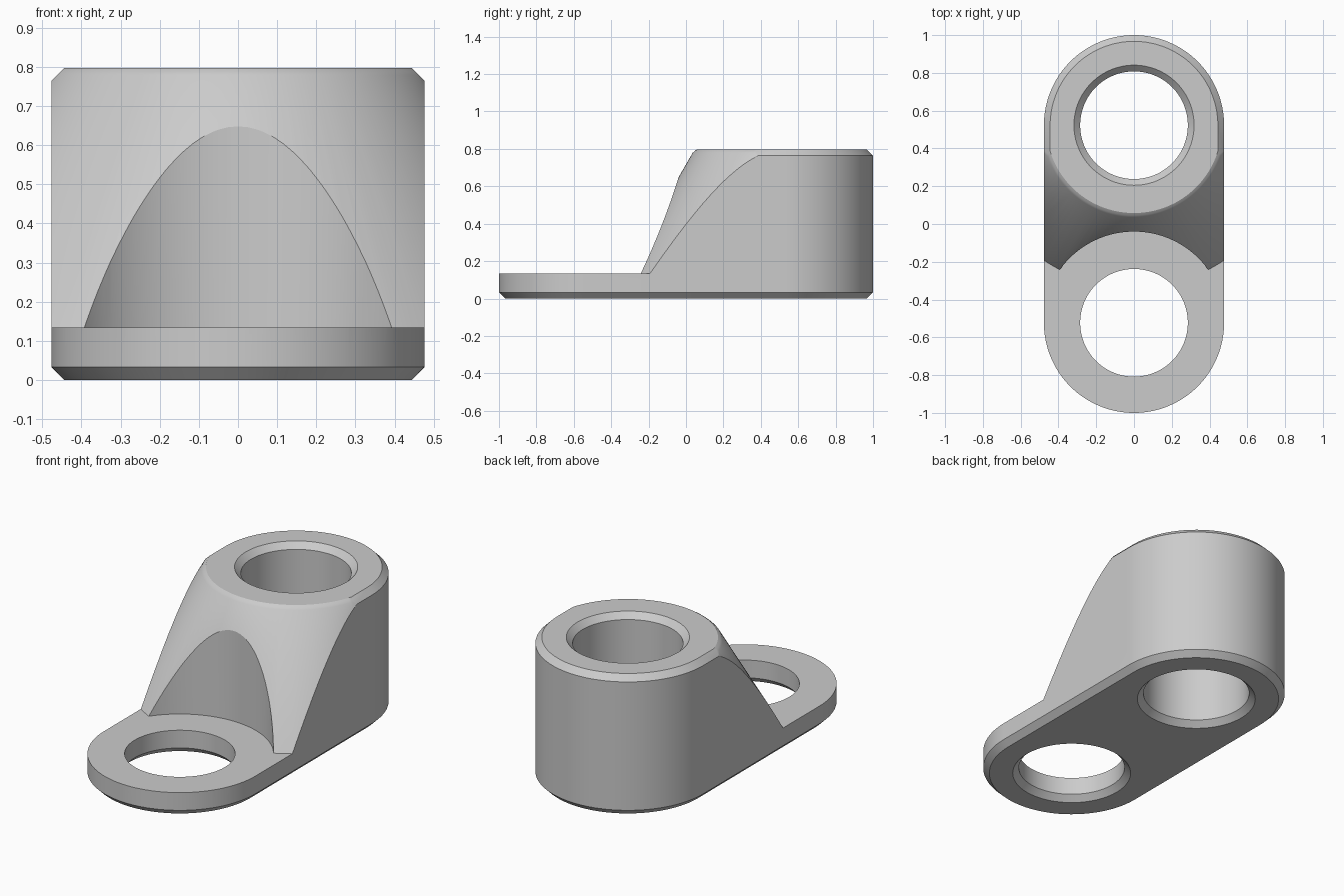
import bpy, bmesh, math

cube = bpy.data.objects.get("Cube")
if cube:
    bpy.data.objects.remove(cube, do_unlink=True)

# Main dimensions
R, SPAN = 0.477, 0.523          # end radius, distance of each bore from centre
H, BASE, CH = 0.797, 0.134, 0.033   # height, flange thickness, chamfer
BORE = 0.285
SLOPE = math.tan(math.radians(30))
HALF_STEPS = 64

mat = bpy.data.materials.new("plain grey")
mat.use_nodes = True
grey = (0.6, 0.6, 0.6, 1)
mat.diffuse_color = grey
mat.node_tree.nodes["Principled BSDF"].inputs["Base Color"].default_value = grey


def loft(name, profile, y=0, half=0):
    """Solid through (radius, z) loops; half > 0 stretches circles to slots."""
    bm = bmesh.new()
    loops = []
    for r, z in profile:
        loop = []
        for side in (1, -1):
            for i in range(HALF_STEPS + 1):
                a = math.pi * i / HALF_STEPS
                loop.append(bm.verts.new((side * r * math.cos(a),
                                          y + side * (half + r * math.sin(a)), z)))
        loops.append(loop)
    n = len(loops[0])
    for lo, hi in zip(loops, loops[1:]):
        for i in range(n):
            j = (i + 1) % n
            bm.faces.new((lo[i], lo[j], hi[j], hi[i]))
    bm.faces.new(loops[0][::-1])
    bm.faces.new(loops[-1])
    bmesh.ops.remove_doubles(bm, verts=bm.verts, dist=1e-5)
    bmesh.ops.recalc_face_normals(bm, faces=bm.faces)
    mesh = bpy.data.meshes.new(name)
    bm.to_mesh(mesh)
    bm.free()
    mesh.materials.append(mat)
    ob = bpy.data.objects.new(name, mesh)
    bpy.context.collection.objects.link(ob)
    return ob


def cut(target, tool, operation):
    """Apply a boolean and discard the tool."""
    tool.hide_render = True
    mod = target.modifiers.new(tool.name, 'BOOLEAN')
    mod.operation, mod.solver, mod.object = operation, 'EXACT', tool
    bpy.context.view_layer.objects.active = target
    bpy.ops.object.modifier_apply(modifier=mod.name)
    bpy.data.objects.remove(tool, do_unlink=True)


# Slot-shaped block, chamfered at bottom and top
body = loft("bracket_body", [(R - CH, 0), (R, CH), (R, H - CH), (R - CH, H)], half=SPAN)

# Flange plane plus conical slope around the tall boss, eased at the rim
cone_foot = R + (H - BASE) * SLOPE
cut(body, loft("slope_envelope", [
    (1.8, -0.2), (1.8, BASE), (cone_foot, BASE),
    (R + 0.018 * SLOPE, H - 0.018), (R, H - 0.008), (R - 0.012, H), (R - 0.05, H + 0.02),
], y=SPAN), 'INTERSECT')

# Round clearance pocket above the flange
cut(body, loft("clearance_pocket", [(0.483, BASE), (0.483, 1)], y=-SPAN), 'DIFFERENCE')

# Bores with countersinks: both underneath, and on top of the boss
wide = BORE + CH + 0.05
under = [(wide, -0.05), (BORE, CH)]
cut(body, loft("flange_bore", under + [(BORE, 1)], y=-SPAN), 'DIFFERENCE')
cut(body, loft("boss_bore", under + [(BORE, H - CH), (wide, H + 0.05)], y=SPAN), 'DIFFERENCE')

# Smooth curved walls, crisp edges
bpy.ops.object.select_all(action='DESELECT')
body.select_set(True)
bpy.context.view_layer.objects.active = body
bpy.ops.object.shade_smooth_by_angle(angle=math.radians(20))
